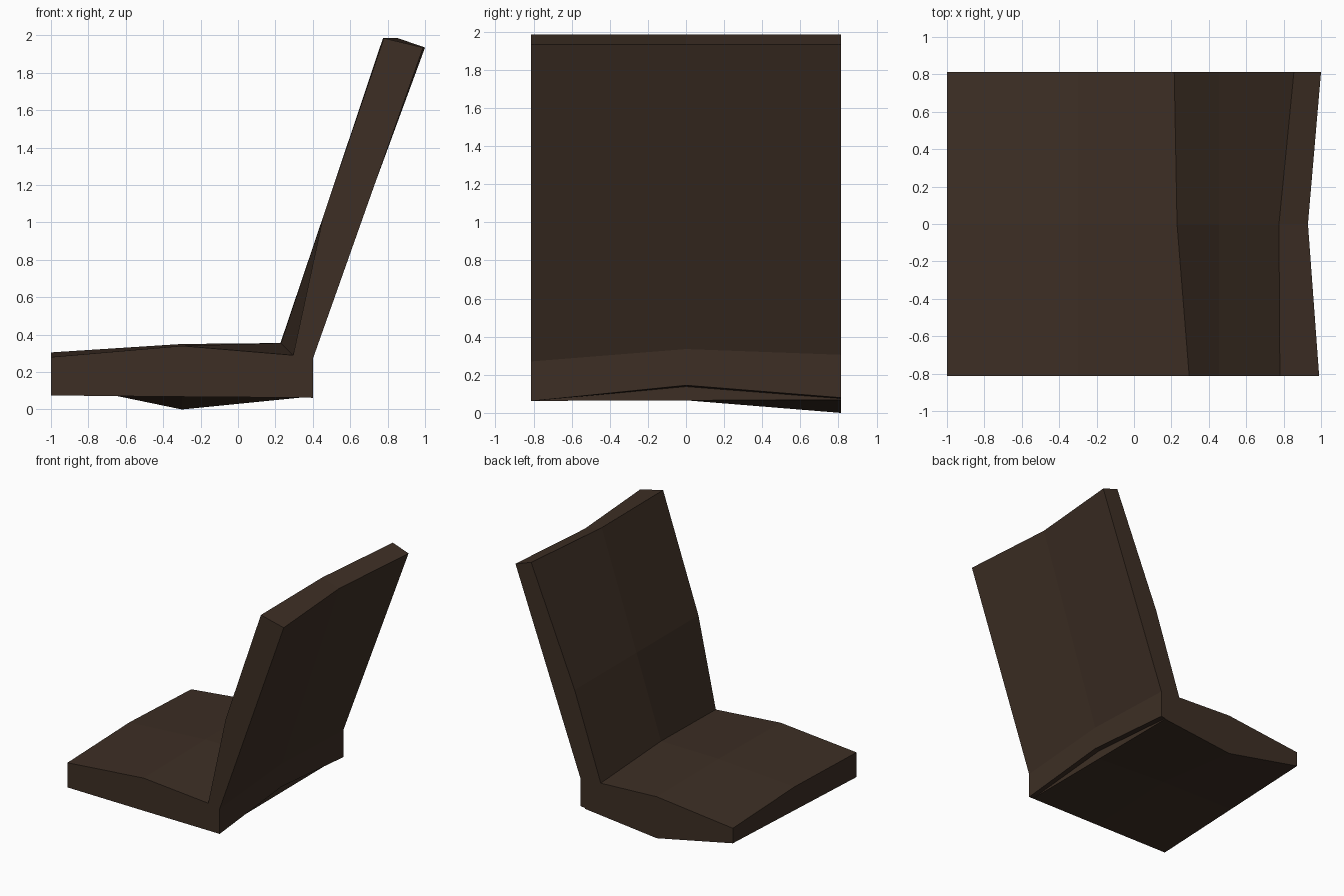
import bpy
import bmesh

default_cube = bpy.data.objects.get("Cube")
if default_cube:
    bpy.data.objects.remove(default_cube, do_unlink=True)

HALF_WIDTH = 0.813


def make_material(name, colour):
    material = bpy.data.materials.new(name)
    material.use_nodes = True
    material.diffuse_color = (*colour, 1)
    shader = material.node_tree.nodes["Principled BSDF"]
    shader.inputs["Base Color"].default_value = (*colour, 1)
    shader.inputs["Roughness"].default_value = 0.8
    return material


def section(front, seat, crease, top_front, top_back, back_low, riser, belly):
    """One closed side profile of the bench, as a list of (x, z) points."""
    front_top, front_bottom = front
    back_top, back_bottom = back_low
    lip_top, lip_bottom = riser
    return [
        (-1, front_bottom), (-1, front_top),      # seat front edge
        (-0.3, seat), crease,                     # cushion top
        (0.455, 1.03), top_front,                 # backrest front
        top_back,                                 # backrest top
        (0.4, back_top), (0.4, back_bottom),      # backrest rear
        (0.36, lip_top), (0.36, lip_bottom),      # recessed lip underneath
        (-0.3, belly),                            # seat underside
    ]


def loft(name, sections, material):
    """Join the profiles across the width and cap both ends."""
    mesh = bpy.data.meshes.new(name)
    bm = bmesh.new()
    rings = [[bm.verts.new((x, y, z)) for x, z in profile]
             for y, profile in sections]
    for ring, following in zip(rings, rings[1:]):
        for i in range(len(ring)):
            j = (i + 1) % len(ring)
            bm.faces.new((ring[i], ring[j], following[j], following[i]))
    bm.faces.new(rings[0])
    bm.faces.new(rings[-1])
    bmesh.ops.recalc_face_normals(bm, faces=bm.faces)
    bm.to_mesh(mesh)
    bm.free()
    mesh.materials.append(material)
    obj = bpy.data.objects.new(name, mesh)
    bpy.context.collection.objects.link(obj)
    return obj


# Worn padding: each cross-section sags a little differently
right_end = section(front=(0.28, 0.075), seat=0.34, crease=(0.295, 0.29),
                    top_front=(0.78, 1.985), top_back=(0.99, 1.935),
                    back_low=(0.27, 0.062), riser=(0.064, 0.063), belly=0.068)
middle = section(front=(0.305, 0.11), seat=0.35, crease=(0.23, 0.355),
                 top_front=(0.775, 1.985), top_back=(0.93, 1.935),
                 back_low=(0.335, 0.145), riser=(0.138, 0.066), belly=0.1)
left_end = section(front=(0.27, 0.145), seat=0.345, crease=(0.215, 0.32),
                   top_front=(0.855, 1.985), top_back=(1.0, 1.935),
                   back_low=(0.305, 0.08), riser=(0.075, 0.068), belly=0)

brown = make_material("dark brown leather", (0.047, 0.028, 0.018))
loft("bench_seat", [(-HALF_WIDTH, right_end), (0, middle),
                    (HALF_WIDTH, left_end)], brown)
